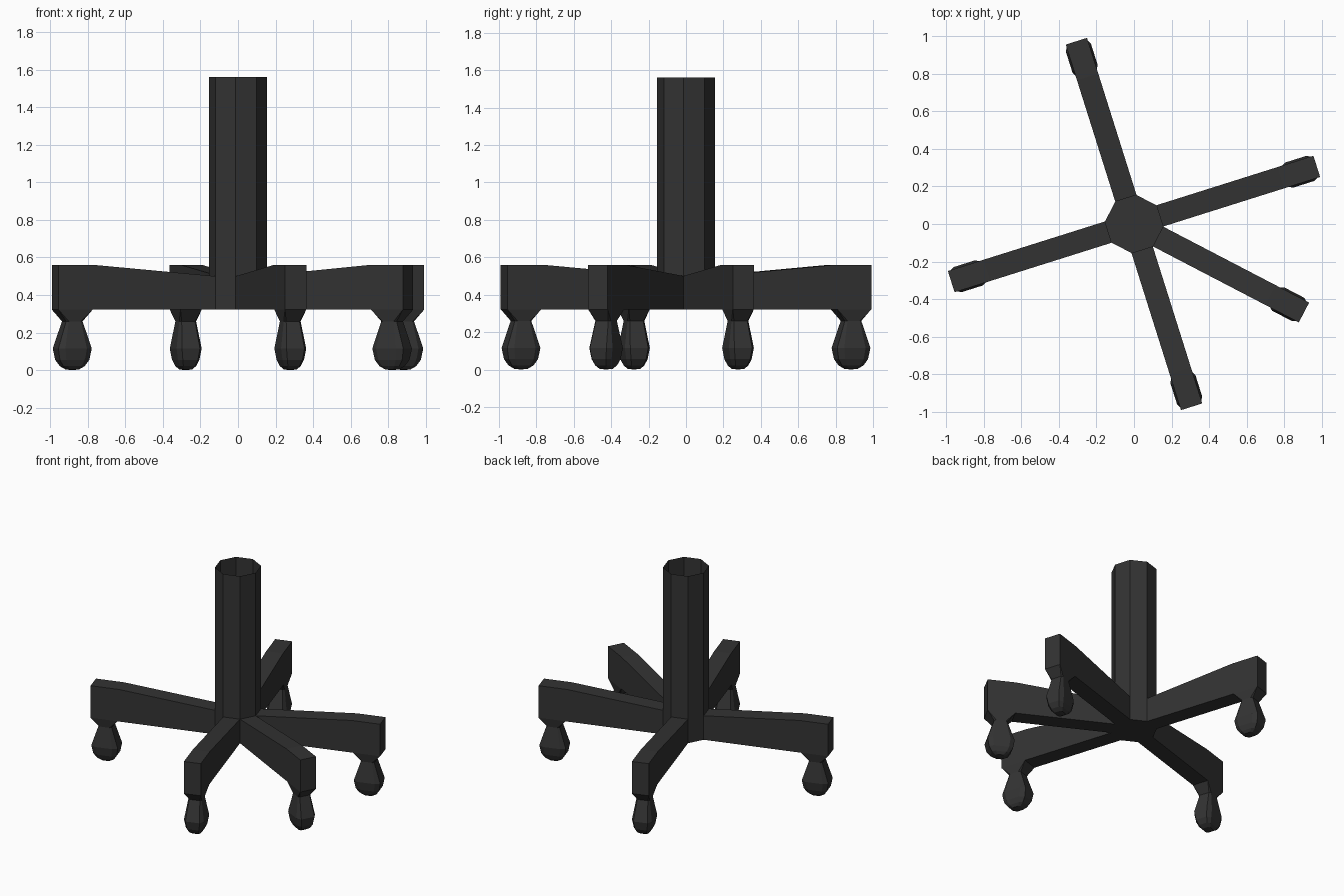
import bpy, bmesh, math
from mathutils import Matrix

if "Cube" in bpy.data.objects:
    bpy.data.objects.remove(bpy.data.objects["Cube"])

black = bpy.data.materials.new("charcoal black")
black.diffuse_color = (0.033, 0.033, 0.033, 1)
black.use_nodes = True
black.node_tree.nodes["Principled BSDF"].inputs["Base Color"].default_value = black.diffuse_color

SIDE_R = 0.155                                   # octagon column radius
APOTHEM = SIDE_R * math.cos(math.pi / 8)
HALF_W = SIDE_R * math.sin(math.pi / 8)          # arms are one column side wide
Z_LOW, Z_ARM, Z_END, Z_TOP = 0.322, 0.5, 0.56, 1.56
TIP, KNEE, FOOT_IN = 1.02, 0.82, 0.83            # distances along an arm
ARM_SIDES = [0, 2, 4, 6, 7]                      # column sides carrying an arm


def finish(name, bm, turn=0.0):
    bmesh.ops.remove_doubles(bm, verts=bm.verts[:], dist=0.0005)
    bmesh.ops.recalc_face_normals(bm, faces=bm.faces[:])
    bm.transform(Matrix.Rotation(turn, 4, 'Z'))
    mesh = bpy.data.meshes.new(name)
    bm.to_mesh(mesh)
    bm.free()
    mesh.materials.append(black)
    obj = bpy.data.objects.new(name, mesh)
    bpy.context.collection.objects.link(obj)
    return obj


def bridge(bm, a, b, skip=()):
    n = len(a)
    for i in range(n):
        if i not in skip:
            bm.faces.new((a[i], a[(i + 1) % n], b[(i + 1) % n], b[i]))


# Column: open-topped octagonal tube, closed below, open into each arm
bm = bmesh.new()
rings = []
for z in (Z_LOW, Z_ARM, Z_TOP):
    rings.append([bm.verts.new((SIDE_R * math.cos(math.radians(45 * k - 5)),
                                SIDE_R * math.sin(math.radians(45 * k - 5)), z))
                  for k in range(8)])
bridge(bm, rings[0], rings[1], ARM_SIDES)
bridge(bm, rings[1], rings[2])
bm.faces.new(rings[0][::-1])
finish("column", bm)


# Arm: side profile stretched across its width, open at hub and above caster
def arm(name, turn):
    bm = bmesh.new()
    profile = [(APOTHEM, Z_LOW), (FOOT_IN, Z_LOW), (TIP, Z_LOW),
               (TIP, Z_END), (KNEE, Z_END), (APOTHEM, Z_ARM)]
    left = [bm.verts.new((x, -HALF_W, z)) for x, z in profile]
    right = [bm.verts.new((x, HALF_W, z)) for x, z in profile]
    bridge(bm, left, right, (1, 5))
    bm.faces.new(left)
    bm.faces.new(right[::-1])
    finish(name, bm, turn)


# Caster: chamfered-rectangle sections stacked from arm underside to floor
def caster(name, turn):
    bm = bmesh.new()
    mid, half = (TIP + FOOT_IN) / 2, (TIP - FOOT_IN) / 2
    # height, half length, half width, chamfer along, chamfer across
    levels = [(Z_LOW, half, HALF_W, 0, 0),
              (0.26, 0.046, 0.047, 0.012, 0.01),
              (0.115, 0.093, 0.07, 0.033, 0.02),
              (0.055, 0.082, 0.06, 0.03, 0.018),
              (0.022, 0.06, 0.046, 0.022, 0.014),
              (0.004, 0.032, 0.03, 0.012, 0.01)]
    last = None
    for z, l, w, cl, cw in levels:
        pts = [(l, w - cw), (l - cl, w), (cl - l, w), (-l, w - cw),
               (-l, cw - w), (cl - l, -w), (l - cl, -w), (l, cw - w)]
        ring = [bm.verts.new((mid + x, y, z)) for x, y in pts]
        if last:
            bridge(bm, last, ring)
        last = ring
    # small blunt tip on the floor
    tip = bm.verts.new((mid, 0, 0))
    for i in range(8):
        bm.faces.new((last[i], last[(i + 1) % 8], tip))
    finish(name, bm, turn)


for n, side in enumerate(ARM_SIDES, 1):
    angle = math.radians(17.5 + 45 * side)
    arm(f"arm_{n}", angle)
    caster(f"caster_{n}", angle)
